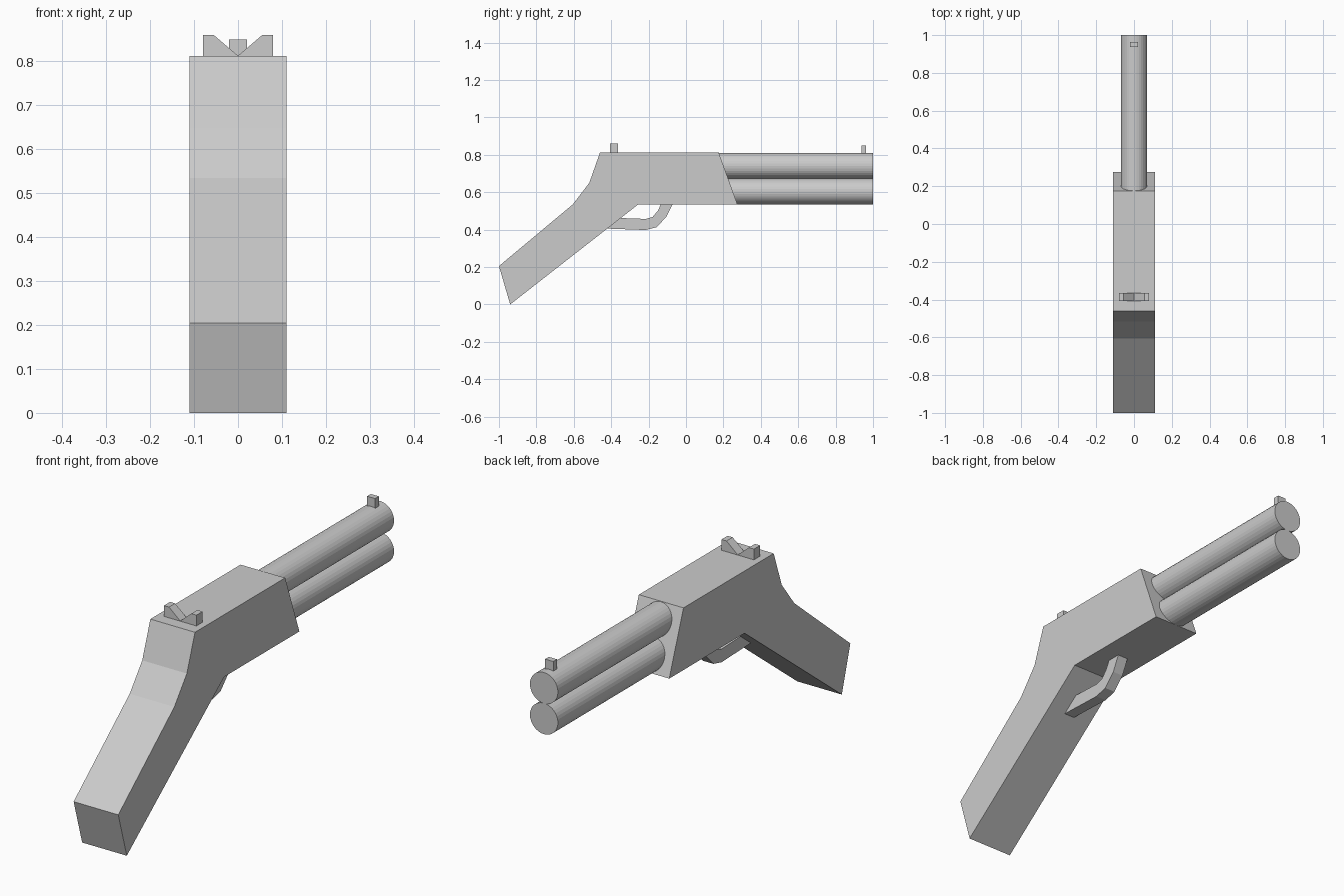
import bpy, bmesh, math
from mathutils import Matrix

if "Cube" in bpy.data.objects:
    bpy.data.objects.remove(bpy.data.objects["Cube"])


def finish(name, bm):
    bmesh.ops.recalc_face_normals(bm, faces=bm.faces)
    mesh = bpy.data.meshes.new(name)
    bm.to_mesh(mesh)
    bm.free()
    obj = bpy.data.objects.new(name, mesh)
    bpy.context.collection.objects.link(obj)
    return obj


def extrude_profile(name, points, depth):
    """Extrude a closed outline of 3D points along the vector depth."""
    bm = bmesh.new()
    face = bm.faces.new([bm.verts.new(p) for p in points])
    new = bmesh.ops.extrude_face_region(bm, geom=[face])["geom"]
    verts = [v for v in new if isinstance(v, bmesh.types.BMVert)]
    bmesh.ops.translate(bm, verts=verts, vec=depth)
    return finish(name, bm)


def side_part(name, outline, half_width):
    return extrude_profile(name, [(-half_width, y, z) for y, z in outline],
                           (2 * half_width, 0, 0))


def barrel(name, z, radius=0.069, start=0.1, end=1.0):
    bm = bmesh.new()
    bmesh.ops.create_cone(
        bm, cap_ends=True, segments=32, radius1=radius, radius2=radius,
        depth=end - start,
        matrix=Matrix.Translation((0, (start + end) / 2, z))
        @ Matrix.Rotation(math.pi / 2, 4, 'X'))
    return finish(name, bm)


# Receiver and stock in one slab
side_part("receiver_and_stock",
          [(-0.46, 0.812), (0.175, 0.812), (0.275, 0.535), (-0.255, 0.535),
           (-0.94, 0.0), (-1.0, 0.205), (-0.605, 0.535), (-0.517, 0.65)], 0.11)

# Stacked barrels
barrel("upper_barrel", 0.741)
barrel("lower_barrel", 0.604)

# Trigger guard
side_part("trigger_guard",
          [(-0.07, 0.54), (-0.105, 0.468), (-0.157, 0.413), (-0.215, 0.398),
           (-0.44, 0.406), (-0.38, 0.463), (-0.215, 0.457), (-0.178, 0.468),
           (-0.15, 0.502), (-0.132, 0.54)], 0.025)

# Notched rear sight
half = [(0.08, 0.81), (0.08, 0.86), (0.055, 0.86)]
notch = half + [(0, 0.813)] + [(-x, z) for x, z in reversed(half)]
extrude_profile("rear_sight", [(x, -0.407, z) for x, z in notch], (0, 0.043, 0))

# Front sight post
side_part("front_sight",
          [(0.937, 0.79), (0.963, 0.79), (0.963, 0.85), (0.937, 0.85)], 0.02)
